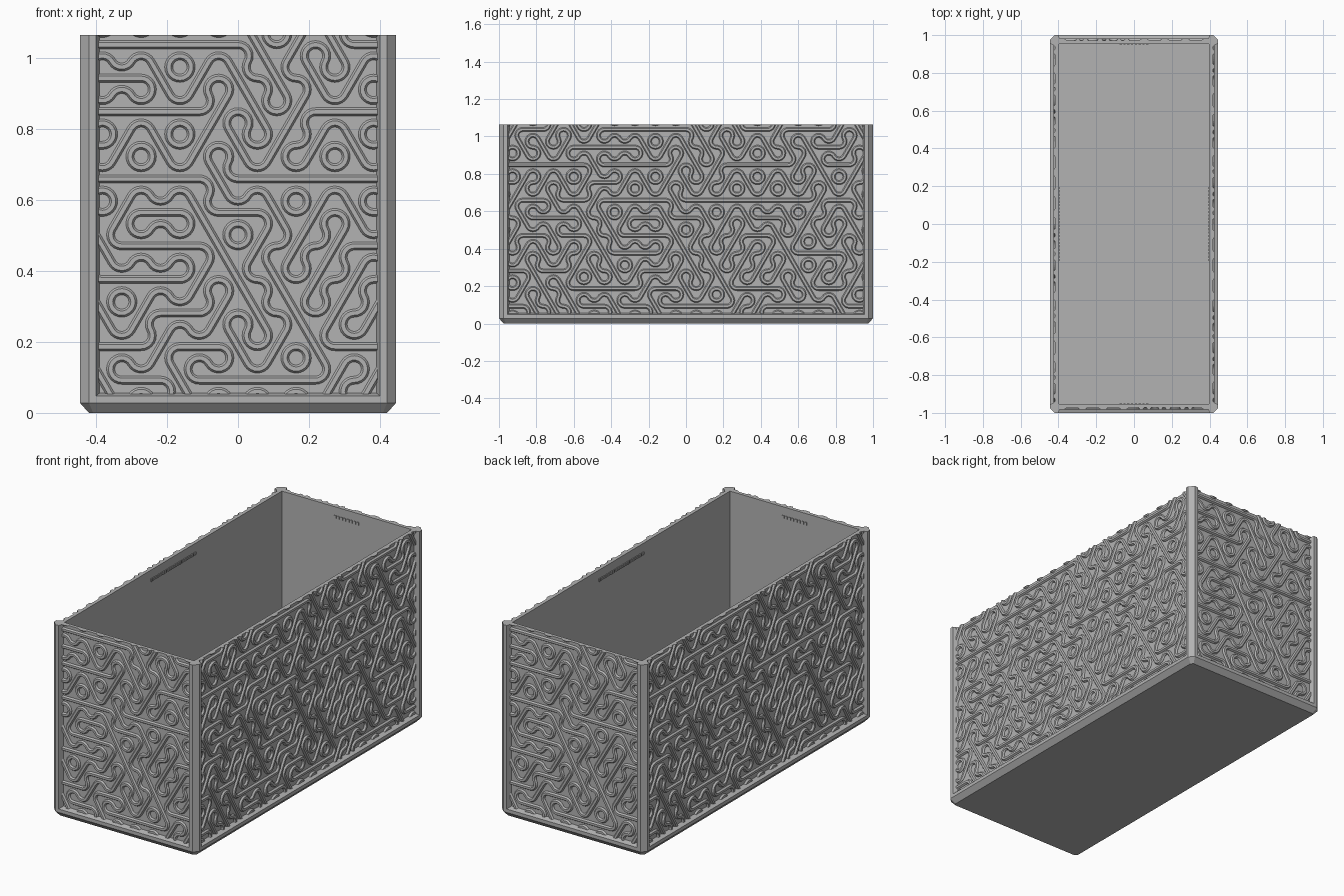
import bpy, bmesh, math, random
from mathutils import Matrix, Vector

cube = bpy.data.objects.get("Cube")
if cube:
    bpy.data.objects.remove(cube, do_unlink=True)

HX, HY, TOP = 0.445, 1.0, 1.065        # outer half sizes and height
CH, DEPTH, WALL = 0.025, 0.028, 0.047  # chamfer, panel recess, wall thickness
FLOOR, RIM = 0.047, 0.05

grey = bpy.data.materials.new("plain grey")
grey.use_nodes = True
grey.diffuse_color = (0.45, 0.45, 0.45, 1)
grey.node_tree.nodes["Principled BSDF"].inputs["Base Color"].default_value = (0.45, 0.45, 0.45, 1)


def finish(bm, name):
    bmesh.ops.recalc_face_normals(bm, faces=bm.faces[:])
    mesh = bpy.data.meshes.new(name)
    bm.to_mesh(mesh)
    bm.free()
    mesh.materials.append(grey)
    obj = bpy.data.objects.new(name, mesh)
    bpy.context.collection.objects.link(obj)
    return obj


def loft(bm, loops, close=False):
    """Skin consecutive loops of points; cap the ends unless the sweep is closed."""
    rings = [[bm.verts.new(p) for p in loop] for loop in loops]
    n = len(rings[0])
    for a, b in zip(rings, rings[1:]):
        for i in range(n):
            bm.faces.new((a[i], a[(i + 1) % n], b[(i + 1) % n], b[i]))
    if not close:
        bm.faces.new(rings[0])
        bm.faces.new(rings[-1])


def rect(inset, z):
    x, y = HX - inset, HY - inset
    return [(-x, -y, z), (x, -y, z), (x, y, z), (-x, y, z)]


def octagon(inset, z, c=CH):
    x, y = HX - inset, HY - inset
    return [(-x + c, -y, z), (x - c, -y, z), (x, -y + c, z), (x, y - c, z),
            (x - c, y, z), (-x + c, y, z), (-x, y - c, z), (-x, -y + c, z)]


# Hollow box: outside, over the lip, down to the floor
bm = bmesh.new()
loft(bm, [rect(DEPTH, 0.01), rect(DEPTH, TOP), rect(WALL, TOP), rect(WALL, FLOOR)])
finish(bm, "box_walls")

# Chamfered base rim, sloping in to the panels
bm = bmesh.new()
loft(bm, [octagon(CH, 0, 0.012), octagon(0, 0.028), octagon(0, RIM - 0.003),
          octagon(DEPTH, RIM + 0.006, 0.002), octagon(WALL + 0.01, FLOOR - 0.01, 0.002)])
finish(bm, "base_rim")

# Corner posts
post = [(CH, 0), (0.045, 0), (0.055, DEPTH), (WALL, WALL), (DEPTH, 0.055), (0, 0.045), (0, CH)]
for sx, side in ((-1, "right"), (1, "left")):
    for sy, end in ((-1, "front"), (1, "back")):
        bm = bmesh.new()
        loft(bm, [[(sx * (HX - a), sy * (HY - b), z) for a, b in post] for z in (0.028, TOP)])
        finish(bm, f"{end}_{side}_post")

# Hexagonal tile pattern: h = level, u = rising, d = falling, dot = any
SIDE = 0.063
WIDE, ROW, MID = SIDE * math.sqrt(3), SIDE * 1.5, 0.47
CENTRE = {6: "..h.dud.", 5: "hh.u.d.u.", 4: ".hhudu.hh", 3: ".udud.udu",
          2: "hhhdhhhh", 1: "..h.hdu.h", 0: ".hhdu..h", -1: ".hhuddu..",
          -2: "..h.dduu", -3: "h.uhdu.hh", -4: ".h.hhhu.", -5: "........."}
rng = random.Random(7)
tiles = []
for row in range(-5, 8):
    odd = row % 2
    known = CENTRE.get(row, "")
    for col in range(-11, 12):
        u = (col + (0 if odd else 0.5)) * WIDE
        i = col + 4
        kind = known[i] if 0 <= i < len(known) else "."
        if kind == ".":
            kind = rng.choice("hud")
        tiles.append((u, MID + row * ROW, {"h": 0, "u": 60, "d": 120}[kind]))


def tile_paths(u, z, turn):
    """One straight band and two tight bends; each point has its sideways direction."""
    c = Vector((u, z))
    t = math.radians(turn)
    along = Vector((math.cos(t), math.sin(t)))
    across = Vector((-along.y, along.x))
    yield [(c - along * WIDE / 2, across), (c + along * WIDE / 2, across)]
    for s in (1, -1):
        hub = c + across * SIDE * s
        bend = []
        for k in range(9):
            a = math.radians(-60 + 15 * k)
            d = -across * s * math.cos(a) + along * math.sin(a)
            bend.append((hub + d * SIDE / 2, d))
        yield bend


# Raised band section: sideways offset, height above the panel
SECTION = [(-0.0115, -0.004), (-0.0115, 0.002), (-0.006, 0.010),
           (0.006, 0.010), (0.0115, 0.002), (0.0115, -0.004)]


def pattern_panel(name, half, plane, turns):
    bm = bmesh.new()
    for u, z, turn in tiles:
        if abs(u) < half + SIDE:
            for path in tile_paths(u, z, turn):
                loft(bm, [[(p.x + d.x * o, -plane - h, p.y + d.y * o) for o, h in SECTION]
                          for p, d in path], close=True)
    bmesh.ops.remove_doubles(bm, verts=bm.verts[:], dist=0.0003)
    limit = half - 0.05
    for co, no in (((limit, 0, 0), (1, 0, 0)), ((-limit, 0, 0), (-1, 0, 0)),
                   ((0, 0, RIM), (0, 0, -1)), ((0, 0, TOP), (0, 0, 1))):
        cut = bmesh.ops.bisect_plane(bm, geom=bm.verts[:] + bm.edges[:] + bm.faces[:],
                                     plane_co=co, plane_no=no, clear_outer=True)
        edges = [e for e in cut["geom_cut"] if isinstance(e, bmesh.types.BMEdge)]
        bmesh.ops.holes_fill(bm, edges=edges, sides=40)
    bm.transform(Matrix.Rotation(turns * math.pi / 2, 4, "Z"))
    finish(bm, name)


# Row of small grip ridges inside the lip
def grip(name, half, plane, turns):
    bm = bmesh.new()
    count = int(half / 0.009)
    for k in range(count):
        x = -half + (k + 0.5) * 2 * half / count
        place = Matrix.Translation((x, -plane, 1.01)) @ Matrix.Diagonal((0.012, 0.008, 0.016, 1))
        bmesh.ops.create_cube(bm, size=1, matrix=place)
    bm.transform(Matrix.Rotation(turns * math.pi / 2, 4, "Z"))
    finish(bm, name)


for turns, side in enumerate(("front", "left", "back", "right")):
    half, reach, span = (HY, HX, 0.2) if turns % 2 else (HX, HY, 0.08)
    pattern_panel(side + "_pattern", half, reach - DEPTH, turns)
    grip(side + "_grip", span, reach - WALL, turns)
